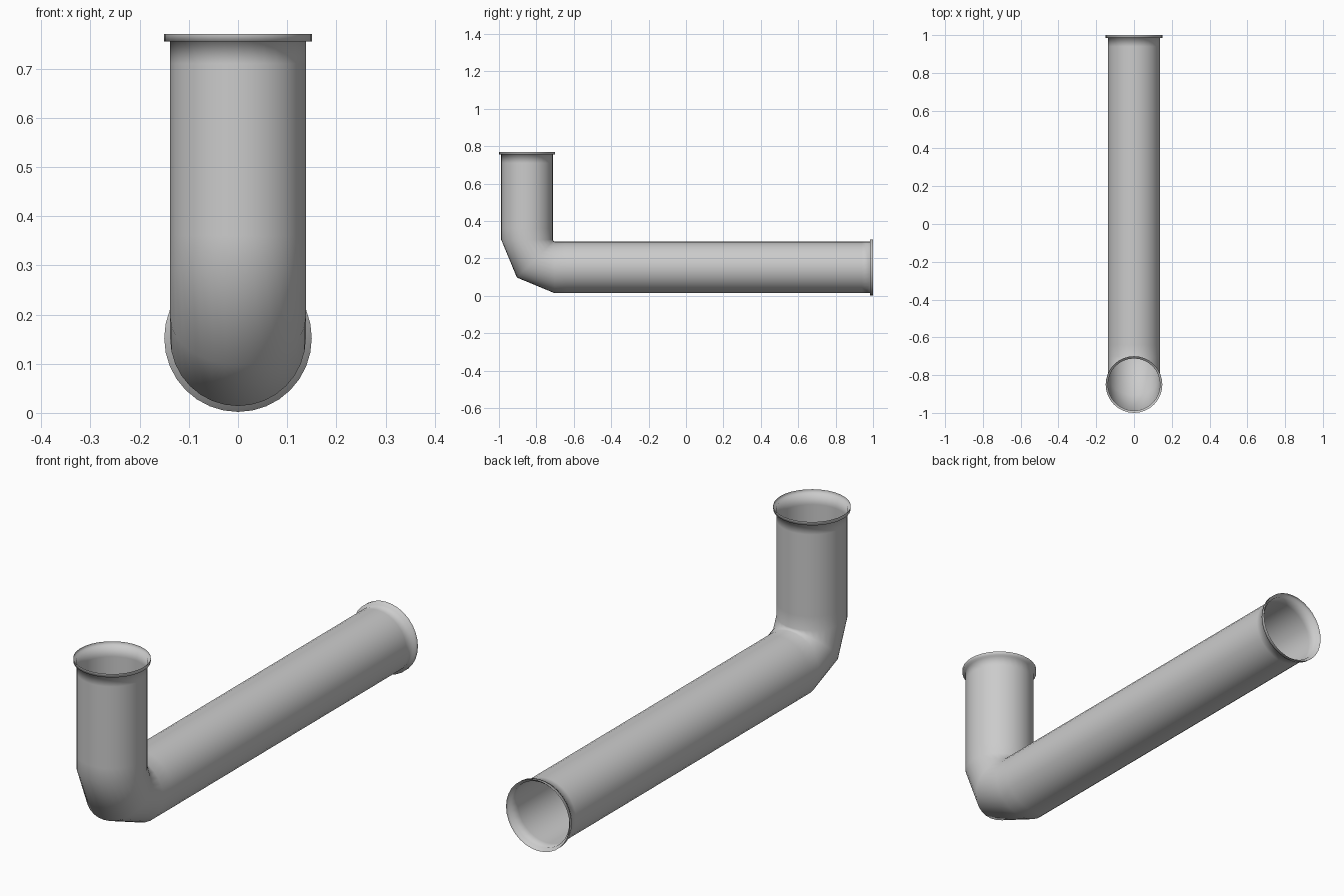
import bpy
import bmesh
from math import sin, cos, pi, radians
from mathutils import Vector

cube = bpy.data.objects.get("Cube")
if cube:
    bpy.data.objects.remove(cube, do_unlink=True)

SIDES = 32
TUBE, RIM = 0.138, 0.15       # pipe and collar radii
BEND = 0.148                  # centre line radius of the elbow
PIVOT = Vector((0, -0.702, 0.30))
TOP, BACK, LIP = 0.77, 1.0, 0.015

grey = bpy.data.materials.new("plain grey")
grey.use_nodes = True
colour = (0.6, 0.6, 0.6, 1)
grey.diffuse_color = colour
grey.node_tree.nodes["Principled BSDF"].inputs["Base Color"].default_value = colour

# Stations along the pipe: ring centre, turn angle, radius
upright_y = PIVOT.y - BEND
level_z = PIVOT.z - BEND
stations = [((0, upright_y, z), 0, r) for z, r in (
    (TOP, RIM), (TOP - LIP, RIM), (TOP - LIP, TUBE), (TOP - 0.06, TUBE), (0.36, TUBE))]
for angle in (0, 45, 90):
    a = radians(angle)
    stations.append((PIVOT - BEND * Vector((0, cos(a), sin(a))), a, TUBE))
stations += [((0, y, level_z), pi / 2, r) for y, r in (
    (-0.64, TUBE), (BACK - 0.06, TUBE), (BACK - LIP, TUBE), (BACK - LIP, RIM), (BACK, RIM))]

# Open pipe skin with a stepped collar at both ends
bm = bmesh.new()
rings = []
for centre, a, radius in stations:
    across = Vector((0, cos(a), sin(a)))
    ring = []
    for i in range(SIDES):
        t = 2 * pi * i / SIDES
        offset = Vector((1, 0, 0)) * cos(t) + across * sin(t)
        ring.append(bm.verts.new(Vector(centre) + radius * offset))
    rings.append(ring)
for upper, lower in zip(rings, rings[1:]):
    for i in range(SIDES):
        j = (i + 1) % SIDES
        face = bm.faces.new((upper[i], lower[i], lower[j], upper[j]))
        face.smooth = True

mesh = bpy.data.meshes.new("elbow_pipe")
bm.to_mesh(mesh)
bm.free()
mesh.materials.append(grey)
pipe = bpy.data.objects.new("elbow_pipe", mesh)
bpy.context.collection.objects.link(pipe)
